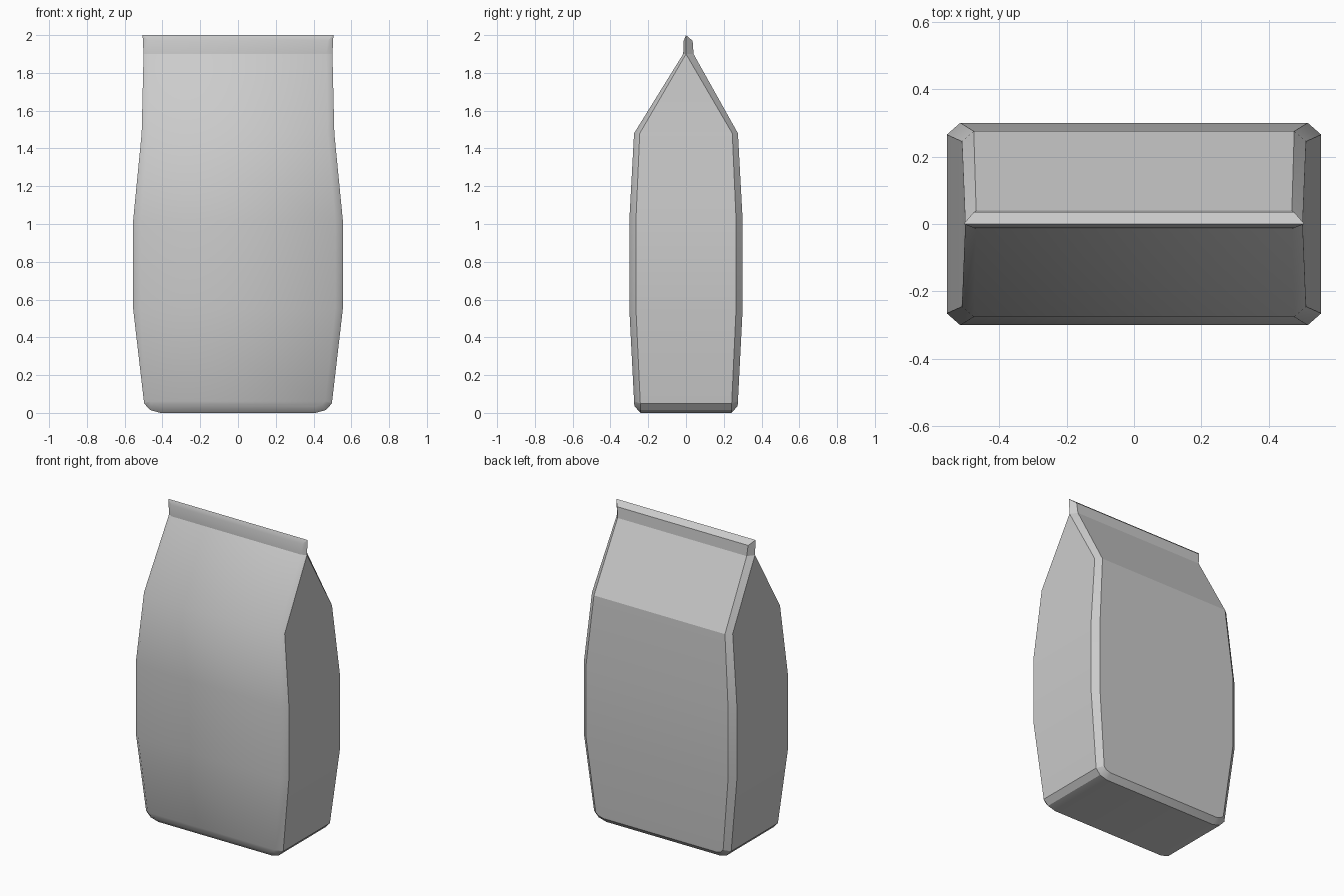
import bpy, bmesh

if "Cube" in bpy.data.objects:
    bpy.data.objects.remove(bpy.data.objects["Cube"])

# Right half of the bag outline, bottom to top: x, z, half depth of the side panel edge
side = [(0.41, 0.0, 0.24), (0.465, 0.015, 0.24), (0.497, 0.05, 0.242),
        (0.555, 0.55, 0.265), (0.555, 1.02, 0.265), (0.51, 1.48, 0.245),
        (0.50, 1.90, 0.0), (0.505, 2.0, 0.0)]
# Matching edge of the big panels, inset by the chamfer: x, z, front depth, back depth
panel = [(0.41, 0.035, 0.273, 0.273), (0.445, 0.045, 0.274, 0.274), (0.462, 0.062, 0.275, 0.275),
         (0.515, 0.55, 0.30, 0.30), (0.515, 1.02, 0.30, 0.30), (0.475, 1.48, 0.275, 0.275),
         (0.468, 1.90, 0.015, 0.04), (0.475, 1.97, 0.012, 0.035)]

bm = bmesh.new()
cache = {}


def vert(x, y, z):
    key = (round(x, 4), round(y, 4) + 0.0, round(z, 4))
    if key not in cache:
        cache[key] = bm.verts.new(key)
    return cache[key]


def ring(points):
    """Closed outline: up the right side, down the mirrored left side."""
    return ([vert(x, y, z) for x, y, z in points]
            + [vert(-x, y, z) for x, y, z in reversed(points)])


def face(verts, kind):
    verts = list(dict.fromkeys(verts))
    if len(verts) > 2:
        f = bm.faces.new(verts)
        f.smooth = True
        f.material_index = 0
        kinds[f] = kind


kinds = {}
rings = [ring([(x, -f, z) for x, z, f, b in panel]),
         ring([(x, -y, z) for x, z, y in side]),
         ring([(x, y, z) for x, z, y in side]),
         ring([(x, b, z) for x, z, f, b in panel])]
n = len(rings[0])

# Front chamfer, sides with the bottom, back chamfer
for kind, (a, b) in zip(("front_edge", "side", "back_edge"), zip(rings, rings[1:])):
    for i in range(n):
        j = (i + 1) % n
        face((a[i], a[j], b[j], b[i]), kind)

# Front and back panels as rows between the left and right edges
for r, kind in ((rings[0], "front"), (rings[3], "back")):
    for i in range(n // 2 - 1):
        face((r[i], r[i + 1], r[n - 2 - i], r[n - 1 - i]), kind)

bmesh.ops.recalc_face_normals(bm, faces=bm.faces)

# Soft front border, crisp creases everywhere else
for e in bm.edges:
    if len(e.link_faces) != 2:
        continue
    k = {kinds[f] for f in e.link_faces}
    if k == {"front", "front_edge"}:
        e.smooth = True
    else:
        e.smooth = len(k) == 1 and e.calc_face_angle(0) < 0.4

mesh = bpy.data.meshes.new("bag")
bm.to_mesh(mesh)
bm.free()
bag = bpy.data.objects.new("bag", mesh)
bpy.context.collection.objects.link(bag)
